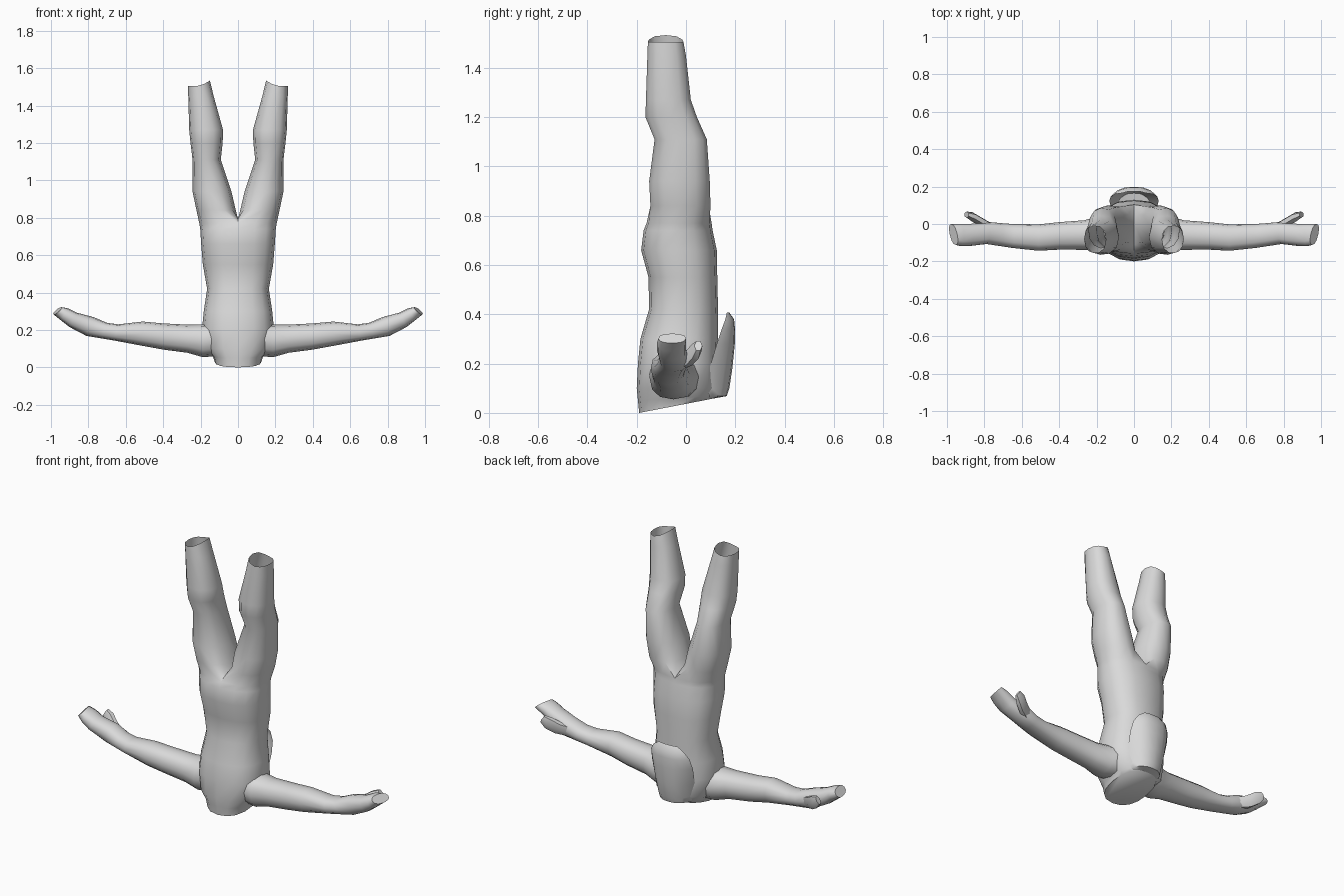
import bpy, bmesh, math
from mathutils import Vector

if "Cube" in bpy.data.objects:
    bpy.data.objects.remove(bpy.data.objects["Cube"])

grey = bpy.data.materials.new("plain_grey")
grey.diffuse_color = (0.7, 0.7, 0.7, 1)
grey.use_nodes = True
grey.node_tree.nodes["Principled BSDF"].inputs["Base Color"].default_value = grey.diffuse_color


def finish(name, bm, angle=50):
    bmesh.ops.remove_doubles(bm, verts=bm.verts, dist=0.0005)
    bmesh.ops.recalc_face_normals(bm, faces=bm.faces)
    me = bpy.data.meshes.new(name)
    bm.to_mesh(me)
    bm.free()
    me.materials.append(grey)
    ob = bpy.data.objects.new(name, me)
    bpy.context.collection.objects.link(ob)
    bpy.ops.object.select_all(action='DESELECT')
    ob.select_set(True)
    bpy.context.view_layer.objects.active = ob
    bpy.ops.object.shade_smooth_by_angle(angle=math.radians(angle))
    return ob


def loft(bm, rings, closed=True, cap_start=False, cap_end=False):
    vs = [[bm.verts.new(p) for p in r] for r in rings]
    n = len(vs[0])
    for a, b in zip(vs, vs[1:]):
        for i in range(n if closed else n - 1):
            j = (i + 1) % n
            bm.faces.new((a[i], a[j], b[j], b[i]))
    if cap_start:
        bm.faces.new(vs[0])
    if cap_end:
        bm.faces.new(vs[-1])


def rounded(c, e=0.85):
    return math.copysign(abs(c) ** e, c)


def section(z, x0, x1, y0, y1, angles, tilt=0.0):
    pts = []
    for a in angles:
        c, s = rounded(math.cos(a)), rounded(math.sin(a))
        pts.append(Vector(((x0 + x1) / 2 + (x1 - x0) / 2 * c,
                           (y0 + y1) / 2 + (y1 - y0) / 2 * s,
                           z + tilt * (s + 1) / 2)))
    return pts


# torso and legs in one skin: z, half width, y front, y back, rise towards the back
torso = [(0.0, 0.125, -0.19, 0.12, 0.06), (0.05, 0.135, -0.195, 0.125, 0.02),
         (0.10, 0.175, -0.20, 0.13, 0), (0.20, 0.193, -0.195, 0.13, 0),
         (0.30, 0.183, -0.185, 0.13, 0), (0.42, 0.165, -0.15, 0.13, 0),
         (0.55, 0.188, -0.152, 0.127, 0), (0.66, 0.197, -0.182, 0.125, 0),
         (0.74, 0.202, -0.172, 0.108, 0), (0.77, 0.207, -0.16, 0.104, 0)]
# leg: z, x inner, x outer, y front, y back
leg = [(0.84, 0.012, 0.222, -0.145, 0.10), (0.94, 0.035, 0.243, -0.15, 0.097),
       (1.11, 0.092, 0.243, -0.128, 0.085), (1.20, 0.082, 0.254, -0.165, 0.045),
       (1.27, 0.08, 0.261, -0.163, 0.02), (1.45, 0.13, 0.266, -0.157, 0.0)]

bm = bmesh.new()
full = [math.radians(-90 + 22.5 * i) for i in range(16)]
loft(bm, [section(z, -w, w, a, b, full, t) for z, w, a, b, t in torso], cap_start=True)
outer = [math.radians(-112 + 28 * i) for i in range(9)]
inner = [math.radians(d) for d in (146, 180, 214)]
z, w, a, b, t = torso[-1]
hip = section(z, -w, w, a, b, full[:9]) + [Vector((0, y, 0.795)) for y in (0.05, -0.03, -0.11)]
rings = [hip] + [section(*r, outer + inner) for r in leg]
# uneven open cuff at the end of the leg
cuff = section(1.505, 0.15, 0.266, -0.155, -0.01, outer + inner)
for p in cuff:
    p.z += 0.028 * max(0.0, (0.2 - p.x) / 0.05)
rings.append(cuff)
for s in (1, -1):
    loft(bm, [[Vector((p.x * s, p.y, p.z)) for p in r] for r in rings])
finish("torso_and_legs", bm, 60)

# arm sections: lower x, z, upper x, z, y front, y back
arm = [(0.10, 0.06, 0.10, 0.26, -0.15, 0.07), (0.19, 0.055, 0.18, 0.23, -0.148, 0.045),
       (0.27, 0.078, 0.26, 0.228, -0.138, 0.02), (0.40, 0.095, 0.40, 0.235, -0.137, 0.01),
       (0.51, 0.115, 0.51, 0.245, -0.143, -0.002), (0.66, 0.143, 0.64, 0.23, -0.128, 0.0),
       (0.73, 0.155, 0.70, 0.238, -0.118, 0.005), (0.81, 0.168, 0.77, 0.268, -0.107, 0.012),
       (0.90, 0.215, 0.86, 0.292, -0.118, 0.0), (0.945, 0.25, 0.91, 0.316, -0.118, 0.0),
       (0.985, 0.283, 0.945, 0.322, -0.112, 0.0)]
thumb = [(0.76, -0.02, 0.205, 0.03), (0.82, 0.012, 0.222, 0.034),
         (0.865, 0.038, 0.25, 0.034), (0.895, 0.05, 0.272, 0.022)]
ring12 = [2 * math.pi * i / 12 for i in range(12)]

for s, side in ((1, "right"), (-1, "left")):
    bm = bmesh.new()
    rings = []
    for k, (xl, zl, xu, zu, ya, yb) in enumerate(arm):
        r = []
        for a in ring12:
            c, u = rounded(math.cos(a)), (rounded(math.sin(a)) + 1) / 2
            skew = 0.012 * c if k == len(arm) - 1 else 0
            r.append(Vector((s * (xl + (xu - xl) * u + skew),
                             (ya + yb) / 2 + (yb - ya) / 2 * c, zl + (zu - zl) * u)))
        rings.append(r)
    loft(bm, rings, cap_end=True)
    finish(side + "_arm", bm)

    bm = bmesh.new()
    rings = [[Vector((s * (x - 0.6 * r * math.sin(a)), y + 0.75 * r * math.cos(a),
                      z + r * math.sin(a))) for a in ring12[::2]] for x, y, z, r in thumb]
    loft(bm, rings, cap_end=True)
    finish(side + "_thumb", bm, 60)

# curved flap hanging over the chest: z, half width, y middle, y edge
flap = [(0.06, 0.085, 0.12, 0.09), (0.068, 0.10, 0.165, 0.095), (0.10, 0.11, 0.176, 0.085),
        (0.18, 0.125, 0.188, 0.095), (0.28, 0.132, 0.198, 0.125), (0.34, 0.125, 0.199, 0.145),
        (0.38, 0.10, 0.195, 0.16), (0.408, 0.06, 0.175, 0.166)]
bm = bmesh.new()
rings = []
for z, w, ym, ye in flap:
    r = []
    for i in range(9):
        t = math.sin(math.radians(-90 + 22.5 * i))
        r.append(Vector((w * t, ye + (ym - ye) * (1 - abs(t) ** 3), z)))
    rings.append(r)
loft(bm, rings, closed=False)
finish("chest_flap", bm, 60)
